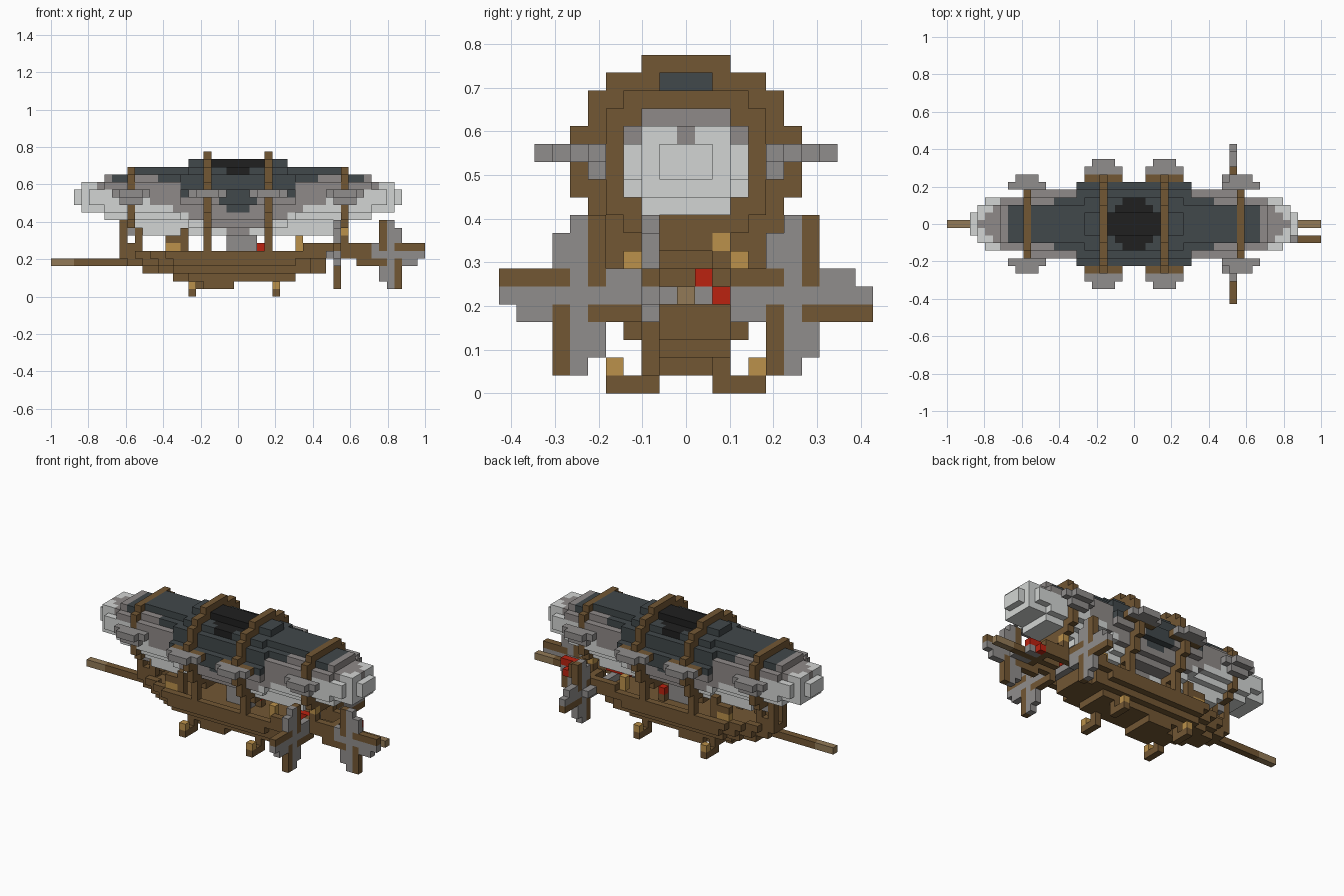
import bpy, bmesh
from mathutils import Vector

if "Cube" in bpy.data.objects:
    bpy.data.objects.remove(bpy.data.objects["Cube"])

U = 2 / 49  # one block
COLOURS = {
    "brown wood": (.17, .095, .034), "pale wood": (.29, .195, .095),
    "tan": (.5, .285, .07), "red": (.5, .016, .005),
    "metal gray": (.28, .268, .263), "warm gray": (.275, .253, .246),
    "light gray": (.65, .665, .655), "slate": (.053, .065, .069),
    "black": (.014, .014, .014)}
MATS = {}
for label, rgb in COLOURS.items():
    m = bpy.data.materials.new(label)
    m.use_nodes = True
    m.diffuse_color = (*rgb, 1)
    m.node_tree.nodes["Principled BSDF"].inputs["Base Color"].default_value = (*rgb, 1)
    MATS[label] = m
BROWN, PALE, TAN, RED, METAL, WARM, LIGHT, SLATE, BLACK = COLOURS
AXES = [Vector(a) for a in ((1, 0, 0), (0, 1, 0), (0, 0, 1))]


def box(cells, colour, xs, ys, zs):
    """Fill an inclusive range of blocks."""
    for x in range(xs[0], xs[1] + 1):
        for y in range(ys[0], ys[1] + 1):
            for z in range(zs[0], zs[1] + 1):
                cells[x, y, z] = colour


def build(name, cells):
    """Skin the blocks of one part with outer faces only."""
    bm = bmesh.new()
    used = sorted(set(cells.values()))
    for cell, colour in cells.items():
        c = Vector(cell) + Vector((0, 0, .5))
        for i, n in enumerate(AXES):
            u, v = AXES[(i + 1) % 3] / 2, AXES[(i + 2) % 3] / 2
            for s in (1, -1):
                if tuple(int(k) for k in Vector(cell) + n * s) in cells:
                    continue
                o = c + n * s / 2
                ring = [o - u - v, o + u - v, o + u + v, o - u + v][::s]
                f = bm.faces.new([bm.verts.new(p * U) for p in ring])
                f.material_index = used.index(colour)
    bmesh.ops.remove_doubles(bm, verts=bm.verts, dist=U / 100)
    me = bpy.data.meshes.new(name)
    bm.to_mesh(me)
    bm.free()
    for colour in used:
        me.materials.append(MATS[colour])
    ob = bpy.data.objects.new(name, me)
    bpy.context.collection.objects.link(ob)


def inside(y, z, w, h):
    return (y / w) ** 2 + ((z - 12.5) / h) ** 2 < 1


# Balloon: stepped sections as (last x, half width, half height)
SECTIONS = [(6, 5.1, 4.7), (7, 5.1, 4.3), (13, 4.7, 3.9), (17, 3.9, 3.05),
            (18, 3.6, 2.5), (19, 3.1, 2.1), (20, 2.9, 2.1), (21, 1.7, 1)]


def section(x):
    return next((w, h) for last, w, h in SECTIONS if abs(x) <= last)


def balloon_colour(x, y, z):
    a = abs(x)
    if z >= 16 and x * x + y * y <= 10:
        return BLACK
    if z >= 16 or (z == 15 and (a <= 10 or a <= 16 and abs(y) <= 2)):
        return SLATE
    if (z >= 13 and a <= 7) or (z >= 12 and a <= 2) or (z == 11 and a <= 1):
        return SLATE
    if a <= 16 - 2.5 * (14 - z) or (z == 14 and a + abs(y) <= 20):
        return WARM
    return WARM if z == 15 else LIGHT


balloon = {}
for x in range(-21, 22):
    for y in range(-6, 7):
        for z in range(7, 19):
            if inside(y, z, *section(x)):
                balloon[x, y, z] = balloon_colour(x, y, z)
for s in (-1, 1):
    box(balloon, LIGHT, sorted((s * 5, s * 12)), (-2, 2), (8, 8))
build("balloon", balloon)

# Wooden hoops round the balloon
for name, x, w, h in (("front_hoop", -4, 6.5, 6), ("middle_hoop", 4, 6.5, 6),
                      ("bow_hoop", -14, 4.9, 4.45), ("stern_hoop", 14, 4.9, 4.45)):
    build(name, {(x, y, z): BROWN for y in range(-7, 8) for z in range(6, 20)
                 if inside(y, z, w, h) and (x, y, z) not in balloon})

# Side fins on each hoop
for side in (-1, 1):
    for x, y in ((-14, 5), (-4, 7), (4, 7), (14, 5)):
        fin = {}
        box(fin, METAL, (x - 2, x + 2), (side * y, side * y), (13, 13))
        box(fin, METAL, (x - 1, x + 1), (side * (y + 1), side * (y + 1)), (13, 13))
        if y == 5:
            box(fin, METAL, (x - 1, x + 1), (side * y, side * y), (12, 12))
        else:
            box(fin, BROWN, (x - 2, x + 2), (side * 6, side * 6), (13, 13))
        build("side_fin", fin)

# Hull: stepped layers with tapered ends, as (z, first x, last x, half width)
hull = {}
for z, x0, x1, half in ((1, -6, -1, 2), (2, -8, 7, 2), (3, -12, 11, 3),
                        (4, -14, 11, 4), (5, -15, 17, 4)):
    for x in range(x0, x1 + 1):
        w = min(half, 1 + (x - x0) // 2, 2 + (x1 - x) // 2)
        if x > 12:
            w = 2
        for y in range(-w, w + 1):
            if z < 5 or abs(y) >= w or x in (x0, x1):
                hull[x, y, z] = BROWN
build("hull", hull)

# Rails, posts and bow frame
rails = {}
box(rails, BROWN, (14, 14), (-2, 2), (8, 8))
box(rails, BROWN, (17, 17), (-2, 0), (6, 6))
for s in (-1, 1):
    for x in (-4, 4):
        box(rails, BROWN, (x, x), (s * 4, s * 4), (5, 9))
    box(rails, BROWN, (-7, -7), (s * 3, s * 3), (5, 8))
    box(rails, BROWN, (9, 12), (s * 4, s * 4), (6, 6))
    box(rails, BROWN, (13, 17), (s * 2, s * 2), (6, 6))
    box(rails, TAN, (-9, -8), (s * 3, s * 3), (6, 6))
    box(rails, BROWN, (-9, -8), (s * 3, s * 3), (7, 7))
    box(rails, TAN, (8, 8), (s * 3, s * 3), (6, 7))
    box(rails, BROWN, (14, 14), (s * 2, s * 2), (7, 7))
    box(rails, TAN, (14, 14), (s * 2, s * 2), (8, 8))
    for x in (-15, -13):
        box(rails, BROWN, (x, x), (s, s), (6, 9))
    box(rails, BROWN, (-15, -13), (s, s), (6, 6))
    box(rails, BROWN, (-15, -13), (s, s), (9, 9))
    box(rails, METAL, (-14, -14), (s, s), (8, 8))
build("rails_and_posts", rails)

# Bow and stern poles with pale tips
for name, s, z in (("bow_pole", -1, 4), ("stern_pole", 1, 5)):
    pole = {}
    box(pole, BROWN, sorted((s * 14, s * 21)), (0, 0), (z, z))
    box(pole, PALE, sorted((s * 22, s * 24)), (0, 0), (z, z))
    build(name, pole)

# Landing feet
for x in (-6, 5):
    for s in (-1, 1):
        foot = {}
        box(foot, BROWN, (x, x), sorted((s * 2, s * 4)), (0, 0))
        box(foot, BROWN, (x, x), (s * 2, s * 2), (1, 1))
        box(foot, TAN, (x, x), (s * 4, s * 4), (1, 1))
        build("landing_foot", foot)

# Deck gear: engine strut, red covers and tail block
engine = {}
box(engine, METAL, (-1, 2), (0, 0), (5, 8))
build("engine_strut", engine)
cover = {}
box(cover, RED, (10, 13), (-1, -1), (6, 6))
box(cover, RED, (3, 3), (1, 1), (6, 6))
box(cover, BROWN, (3, 3), (1, 1), (5, 5))
build("red_cover", cover)
tail = {}
box(tail, RED, (17, 19), (1, 1), (6, 6))
box(tail, RED, (17, 18), (2, 2), (5, 5))
box(tail, METAL, (18, 19), (1, 1), (5, 5))
box(tail, METAL, (18, 20), (-1, -1), (5, 5))
build("tail_block", tail)


# Pinwheel propellers: gray blades with a wooden edge on one side
def propeller(name, place, turn):
    cells = {place(0, 0): METAL}
    a, b = 1, 0
    for _ in range(4):
        p, q = b * turn, -a * turn
        for d in range(1, 5):
            cells[place(a * d, b * d)] = METAL
            cells[place(a * d + p, b * d + q)] = BROWN
            if d in (2, 3):
                cells[place(a * d - p, b * d - q)] = METAL
        a, b = -b, a
    build(name, cells)


for name, y in (("right_propeller", -6), ("left_propeller", 6)):
    propeller(name, lambda i, k: (13, y + i, 5 + k), 1)
propeller("tail_propeller", lambda i, k: (20 + i, -2, 5 + k), -1)
axle = {}
box(axle, METAL, (12, 12), (-6, 6), (5, 5))
build("propeller_axle", axle)
